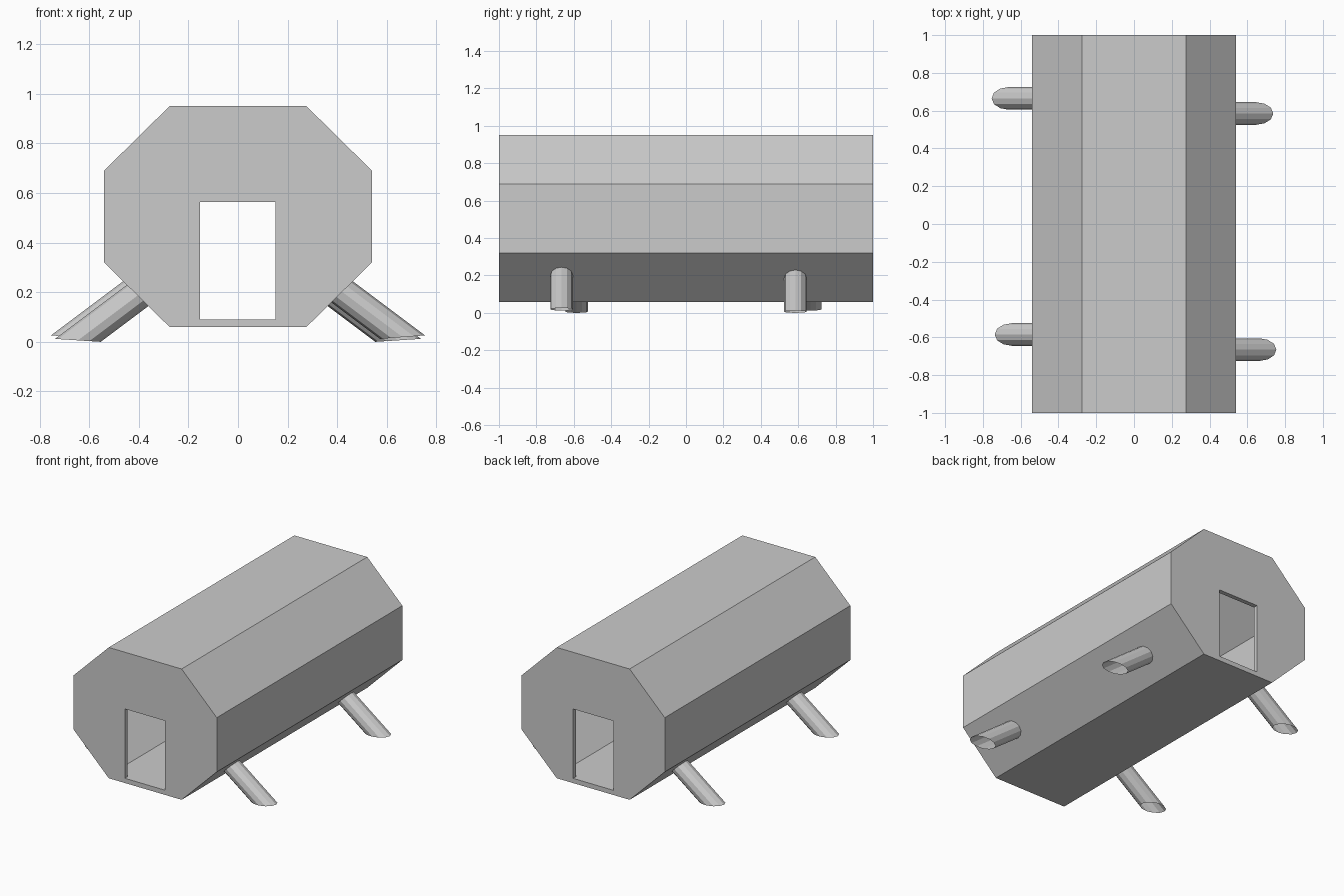
import bpy, bmesh
from math import cos, sin, pi
from mathutils import Vector

if "Cube" in bpy.data.objects:
    bpy.data.objects.remove(bpy.data.objects["Cube"])


def make_object(name, bm):
    bmesh.ops.recalc_face_normals(bm, faces=bm.faces)
    mesh = bpy.data.meshes.new(name)
    bm.to_mesh(mesh)
    bm.free()
    ob = bpy.data.objects.new(name, mesh)
    bpy.context.collection.objects.link(ob)
    return ob


def prism(name, profile, y):
    """Closed prism: an xz profile extended from -y to y."""
    bm = bmesh.new()
    front = [bm.verts.new((x, -y, z)) for x, z in profile]
    back = [bm.verts.new((x, y, z)) for x, z in profile]
    bm.faces.new(front)
    bm.faces.new(back)
    for i in range(len(profile)):
        j = (i + 1) % len(profile)
        bm.faces.new((front[i], front[j], back[j], back[i]))
    return make_object(name, bm)


def octagon(inset):
    w, f = 0.54 - inset, 0.275 - inset * 0.414
    h, s = 0.446 - inset, 0.185 - inset * 0.414
    c = 0.505
    return [(f, c - h), (w, c - s), (w, c + s), (f, c + h),
            (-f, c + h), (-w, c + s), (-w, c - s), (-f, c - h)]


# Hollow octagonal shell with a doorway in each end
shell = prism("octagonal_shell", octagon(0), 1.0)
cavity = prism("cavity_cutter", octagon(0.03), 0.97)
door = prism("doorway_cutter",
             [(-0.154, 0.091), (0.151, 0.091), (0.151, 0.564), (-0.154, 0.564)], 1.1)
for cutter in (cavity, door):
    mod = shell.modifiers.new(cutter.name, 'BOOLEAN')
    mod.operation = 'DIFFERENCE'
    mod.solver = 'EXACT'
    mod.object = cutter
    cutter.hide_render = True
    cutter.hide_set(True)
    bpy.context.view_layer.objects.active = shell
    bpy.ops.object.modifier_apply(modifier=mod.name)
for cutter in (cavity, door):
    bpy.data.objects.remove(cutter)


# Splayed open tube legs, trimmed near the ground
def leg(name, side, y, offset, z_in, z_out, sides=12, r=0.06):
    axis = Vector((0.8, 0, -0.6))
    up = Vector((0.6, 0, 0.8))
    bm = bmesh.new()
    top, foot = [], []
    for i in range(sides):
        a = 2 * pi * i / sides
        p = up * (offset + r * cos(a)) + Vector((0, y + r * sin(a), 0))
        # upper end sits inside the sloped wall (x - z = 0.2)
        q = p + axis * ((0.2 - p.x + p.z) / 1.4)
        z = z_in + (z_out - z_in) * (0.5 + 0.5 * cos(a))
        g = p + axis * ((p.z - z) / 0.6)
        for ring, v in ((top, q), (foot, g)):
            ring.append(bm.verts.new((v.x * side, v.y, v.z)))
    for i in range(sides):
        j = (i + 1) % sides
        bm.faces.new((top[i], top[j], foot[j], foot[i]))
    return make_object(name, bm)


for side, label in ((1, "right"), (-1, "left")):
    ends = ("front", "back") if side == 1 else ("back", "front")
    leg(f"{ends[0]}_{label}_leg", side, -0.665 * side, 0.413, 0.012, 0.026)
    leg(f"{ends[1]}_{label}_leg", side, 0.585 * side, 0.392, 0.0, 0.012)
